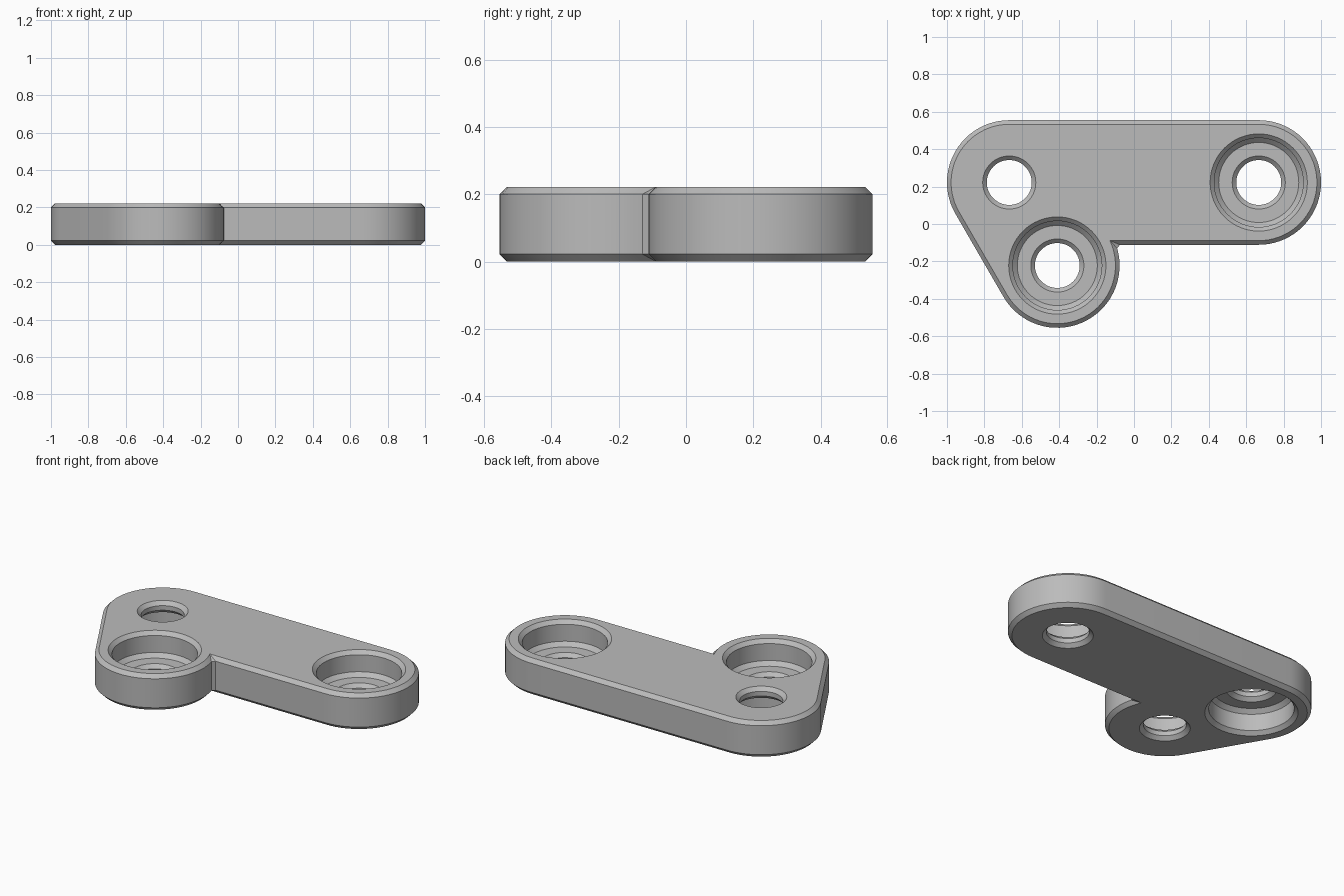
import bpy
import bmesh
from math import radians, degrees, asin, cos, sin, pi

if "Cube" in bpy.data.objects:
    bpy.data.objects.remove(bpy.data.objects["Cube"])

HEIGHT, CHAMFER, RADIUS = 0.222, 0.022, 0.333
LEFT, RIGHT, FRONT = (0.667, 0.222), (-0.667, 0.222), (-0.41, -0.222)

# One plain grey material
grey = bpy.data.materials.new("plain grey")
grey.use_nodes = True
colour = (0.5, 0.5, 0.5, 1)
grey.diffuse_color = colour
grey.node_tree.nodes["Principled BSDF"].inputs["Base Color"].default_value = colour


def make_object(name, bm):
    bmesh.ops.remove_doubles(bm, verts=bm.verts, dist=0.0005)
    bmesh.ops.recalc_face_normals(bm, faces=bm.faces)
    mesh = bpy.data.meshes.new(name)
    bm.to_mesh(mesh)
    bm.free()
    mesh.materials.append(grey)
    obj = bpy.data.objects.new(name, mesh)
    bpy.context.collection.objects.link(obj)
    return obj


def loft(name, rings):
    """Skin a stack of equal rings of points and cap both ends."""
    bm = bmesh.new()
    loops = [[bm.verts.new(p) for p in ring] for ring in rings]
    n = len(loops[0])
    for a, b in zip(loops, loops[1:]):
        for i in range(n):
            j = (i + 1) % n
            bm.faces.new((a[i], a[j], b[j], b[i]))
    bm.faces.new(loops[0][::-1])
    bm.faces.new(loops[-1])
    return make_object(name, bm)


def arc(centre, r, start, end, steps):
    angles = [radians(start + (end - start) * i / steps) for i in range(steps + 1)]
    return [(centre[0] + r * cos(a), centre[1] + r * sin(a)) for a in angles]


def outline(inset, z):
    """Three rounded lobes joined by tangents, with a notch by the front lobe."""
    r = RADIUS - inset
    edge_y = LEFT[1] - r
    # Full outline has a small flat in the notch; the inset one ends in a point
    notch_y = edge_y if inset else -0.13
    notch_angle = degrees(asin((notch_y - FRONT[1]) / r))
    pts = arc(LEFT, r, -90, 90, 36)
    pts += arc(RIGHT, r, 90, 210, 24)
    pts += arc(FRONT, r, 210, 360 + notch_angle, 32)
    pts.append((pts[-1][0] + 0.0001, edge_y) if inset else (-0.075, edge_y))
    return [(x, y, z) for x, y in pts]


def bore(name, centre, flipped):
    """Stepped round cutter: wide chamfered pocket, then a chamfered hole."""
    over = 0.01
    profile = [(0.142 + over, -over), (0.12, CHAMFER), (0.12, 0.05), (0.142, 0.072),
               (0.214, 0.072), (0.238, 0.096), (0.238, HEIGHT - CHAMFER),
               (0.26 + over, HEIGHT + over)]
    if flipped:
        profile = [(r, HEIGHT - z) for r, z in reversed(profile)]
    rings = [[(x, y, z) for x, y in arc(centre, r, 0, 360, 64)[:-1]] for r, z in profile]
    cutter = loft(name, rings)
    cutter.hide_render = True
    return cutter


# Chamfered plate body
plate = loft("bracket_plate", [outline(CHAMFER, 0), outline(0, CHAMFER),
                               outline(0, HEIGHT - CHAMFER), outline(CHAMFER, HEIGHT)])

# Screw holes: two pockets open upward, the right one opens downward
cutters = [bore("left_bore", LEFT, False),
           bore("front_bore", FRONT, False),
           bore("right_bore", RIGHT, True)]
for cutter in cutters:
    cut = plate.modifiers.new(cutter.name, "BOOLEAN")
    cut.operation = "DIFFERENCE"
    cut.solver = "EXACT"
    cut.object = cutter

bpy.ops.object.select_all(action="DESELECT")
bpy.context.view_layer.objects.active = plate
plate.select_set(True)
for cutter in cutters:
    bpy.ops.object.modifier_apply(modifier=cutter.name)
for cutter in cutters:
    bpy.data.objects.remove(cutter)

# Smooth rounds, crisp chamfer edges
bpy.ops.object.shade_smooth_by_angle(angle=radians(25))
